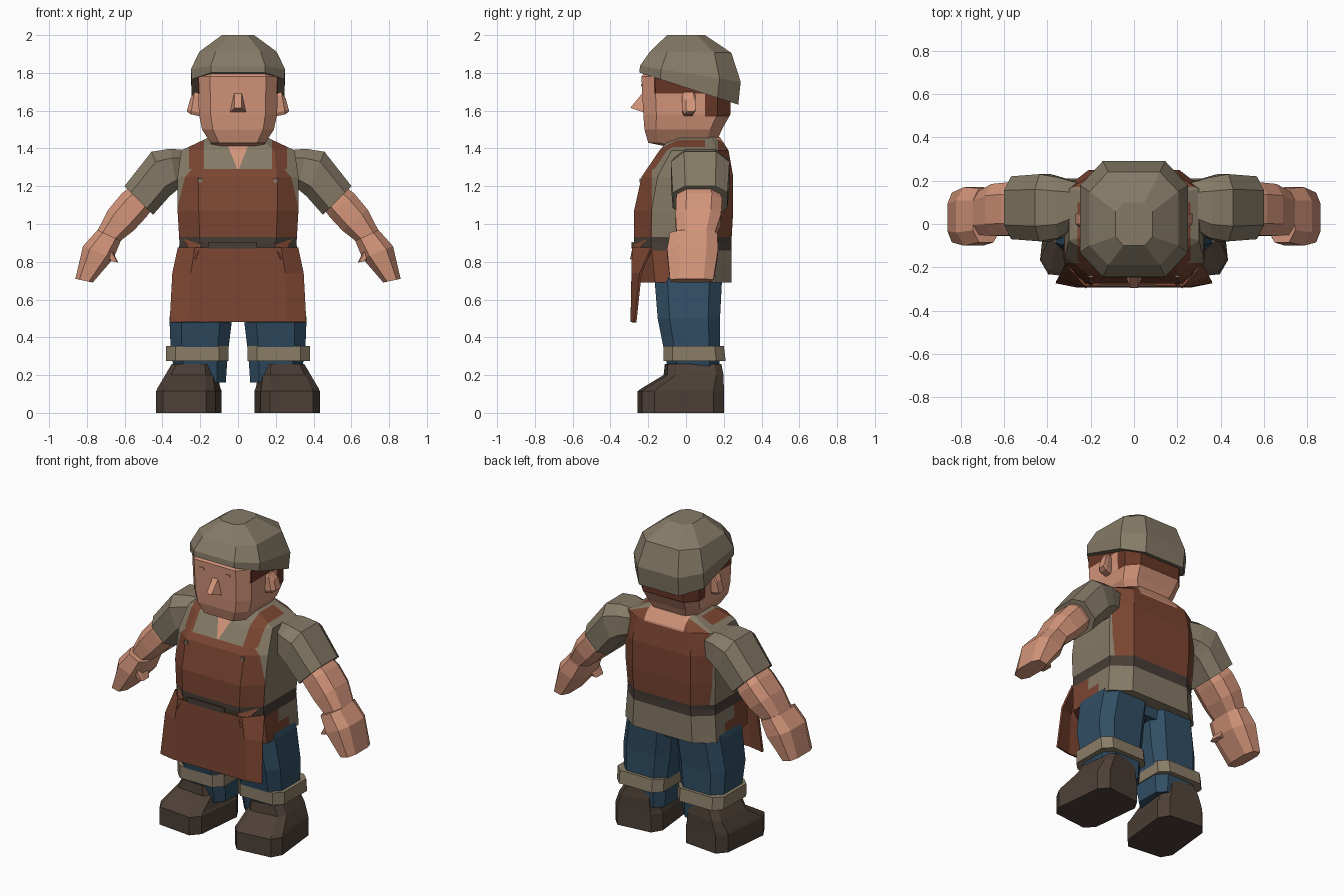
import bpy
import bmesh
from math import radians
from mathutils import Vector, Matrix

cube = bpy.data.objects.get("Cube")
if cube:
    bpy.data.objects.remove(cube)


def material(name, r, g, b):
    col = [(c / 255) ** 2.2 for c in (r, g, b)] + [1]
    m = bpy.data.materials.new(name)
    m.use_nodes = True
    m.diffuse_color = col
    bsdf = m.node_tree.nodes["Principled BSDF"]
    bsdf.inputs["Base Color"].default_value = col
    bsdf.inputs["Roughness"].default_value = 0.9
    return m


SHIRT = material("olive cloth", 132, 121, 102)
CUFF = material("cuff cloth", 136, 124, 102)
SKIN = material("skin", 210, 147, 121)
APRON = material("brown leather", 122, 71, 53)
DENIM = material("blue denim", 52, 79, 100)
BOOT = material("dark boot leather", 78, 66, 58)
BELT = material("belt", 72, 63, 57)
HAIR = material("brown hair", 104, 58, 43)


def finish(name, bm, mats, rule=None):
    bmesh.ops.recalc_face_normals(bm, faces=bm.faces)
    if rule:
        for f in bm.faces:
            f.material_index = mats.index(rule(*f.calc_center_median()))
    me = bpy.data.meshes.new(name)
    bm.to_mesh(me)
    bm.free()
    for m in mats:
        me.materials.append(m)
    ob = bpy.data.objects.new(name, me)
    bpy.context.collection.objects.link(ob)
    return ob


def loft(name, rings, mats, axis="Y", side=1, chamfer=0.3, cuts=(), rule=None):
    """Skin eight-sided rings: (x, y, z, half width, half depth, angle about axis)."""
    bm = bmesh.new()
    loops = []
    for x, y, z, a, b, angle in rings:
        k = 1 - chamfer
        rot = Matrix.Rotation(radians(angle), 3, axis)
        quarter = [(a, b * k), (a * k, b)]
        flat = quarter + [(-u, v) for u, v in quarter[::-1]]
        flat += [(-u, -v) for u, v in flat]
        loop = []
        for u, v in flat:
            p = Vector((x, y, z)) + rot @ Vector((u, v, 0))
            loop.append(bm.verts.new((p.x * side, p.y, p.z)))
        loops.append(loop)
    for lo, hi in zip(loops, loops[1:]):
        for i in range(8):
            j = (i + 1) % 8
            bm.faces.new((lo[i], lo[j], hi[j], hi[i]))
    bm.faces.new(loops[0])
    bm.faces.new(loops[-1])
    for co, no in cuts:
        bmesh.ops.bisect_plane(bm, geom=bm.verts[:] + bm.edges[:] + bm.faces[:],
                               plane_co=co, plane_no=no, dist=1e-5)
    return finish(name, bm, mats, rule)


def span(z, front, back, half, angle=0, x=0):
    """Horizontal ring given by its front and back y."""
    return (x, (front + back) / 2, z, half, (back - front) / 2, angle)


def box(name, mat, centre, size):
    bm = bmesh.new()
    bmesh.ops.create_cube(bm, size=1)
    for v in bm.verts:
        v.co = Vector(centre) + Vector(size) * v.co
    return finish(name, bm, [mat])


def hull(name, mat, points):
    bm = bmesh.new()
    bmesh.ops.convex_hull(bm, input=[bm.verts.new(p) for p in points])
    return finish(name, bm, [mat])


def plane(axis, value):
    no = Vector([axis == c for c in "xyz"])
    return no * value, no


# Torso: shirt with apron bib, shoulder straps, belt and open collar
def torso_colour(x, y, z):
    ax = abs(x)
    if 0.86 < z < 0.93:
        return BELT
    if z < 0.86:
        return APRON if y < (0.06 if z < 0.78 else -0.04) else SHIRT
    if z > 1.29 and y < 0.1:
        if y < 0 and ax < 0.4 * (z - 1.28):
            return SKIN
        return APRON if 0.18 < ax < 0.26 else SHIRT
    if y < 0:
        return APRON if y < -0.18 else SHIRT
    if z > 1.38 and ax < 0.14:
        return SKIN
    return APRON if y > 0.17 else SHIRT


torso_cuts = [plane("z", v) for v in (0.78, 0.86, 0.93, 1.29, 1.38)]
torso_cuts += [plane("y", v) for v in (-0.18, -0.04, 0.0, 0.06, 0.1, 0.17)]
torso_cuts += [plane("x", s * v) for s in (1, -1) for v in (0.14, 0.18, 0.26)]
torso_cuts += [((0, 0, 1.28), (s, 0, -0.4)) for s in (1, -1)]
loft("torso", [span(0.69, -0.25, 0.24, 0.325), span(0.9, -0.275, 0.24, 0.31),
               span(1.07, -0.275, 0.25, 0.32), span(1.25, -0.235, 0.25, 0.32),
               span(1.39, -0.14, 0.225, 0.30), span(1.46, -0.08, 0.18, 0.15)],
     [SHIRT, APRON, BELT, SKIN], chamfer=0.35, cuts=torso_cuts, rule=torso_colour)
box("belt_knot", BELT, (-0.03, -0.283, 0.887), (0.26, 0.009, 0.035))

# Apron skirt: a bent sheet hanging from the belt
bm = bmesh.new()
rows = []
for z, half, mid, edge in ((0.875, 0.315, -0.28, -0.18), (0.74, 0.345, -0.283, -0.24),
                           (0.48, 0.36, -0.288, -0.268)):
    rows.append([bm.verts.new((half * t, edge if abs(t) == 1 else mid, z))
                 for t in (-1, -0.72, 0, 0.72, 1)])
for lo, hi in zip(rows, rows[1:]):
    for i in range(4):
        bm.faces.new((lo[i], lo[i + 1], hi[i + 1], hi[i]))
skirt = finish("apron_skirt", bm, [APRON])
thick = skirt.modifiers.new("thickness", "SOLIDIFY")
thick.thickness = 0.012
thick.offset = 0


# Head with hair under the cap
def head_colour(x, y, z):
    temple = z > 1.69 and y > -0.17 and abs(x) > 0.15
    return HAIR if temple or (z > 1.57 and y > 0.1) else SKIN


loft("head", [span(1.39, 0.0, 0.15, 0.12), span(1.43, -0.2, 0.16, 0.145),
              span(1.5, -0.22, 0.19, 0.19), span(1.58, -0.226, 0.235, 0.207),
              span(1.78, -0.236, 0.24, 0.212), span(1.86, -0.18, 0.2, 0.17)],
     [SKIN, HAIR], cuts=[plane("z", 1.57), plane("z", 1.69),
                         plane("y", -0.17), plane("y", 0.1)], rule=head_colour)
hull("nose", SKIN, [(s * w, y, z) for s in (1, -1) for w, y, z in
                    ((0.02, -0.225, 1.7), (0.045, -0.22, 1.59), (0.018, -0.295, 1.615))])

# Flat cap with a rim tilted down at the back
loft("cap", [span(1.717, -0.26, 0.29, 0.245, -18), span(1.795, -0.247, 0.293, 0.249, -9),
             span(1.91, -0.19, 0.24, 0.205, -1), span(2.0, -0.1, 0.1, 0.085)],
     [SHIRT], axis="X", chamfer=0.42)

# Hips joining the trouser legs
loft("hips", [span(0.63, -0.12, 0.15, 0.24), span(0.8, -0.16, 0.18, 0.28)], [DENIM])

for s, label in ((1, "left"), (-1, "right")):
    # Bib stud and folded apron corner at the belt
    box(label + "_bib_stud", SHIRT, (s * 0.2, -0.242, 1.23), (0.022, 0.009, 0.022))
    hull(label + "_apron_fold", APRON, [(s * 0.19, -0.278, 0.9), (s * 0.305, -0.18, 0.95),
                                        (s * 0.225, -0.297, 0.81), (s * 0.22, -0.26, 0.88)])

    # Ears and eyelids
    loft(label + "_ear", [(0.2, 0.01, 1.63, 0.06, 0.03, 90),
                          (0.24, 0.015, 1.64, 0.06, 0.035, 80),
                          (0.262, 0.025, 1.63, 0.035, 0.025, 75)], [SKIN], side=s)
    box(label + "_eyelid", SKIN, (s * 0.092, -0.235, 1.735), (0.03, 0.009, 0.012))

    # Arms
    loft(label + "_sleeve", [(0.26, 0.09, 1.3, 0.09, 0.1, -88),
                             (0.34, 0.075, 1.29, 0.11, 0.14, -80),
                             (0.41, 0.075, 1.265, 0.127, 0.155, -68),
                             (0.525, 0.075, 1.125, 0.107, 0.145, -45)],
         [SHIRT], side=s, chamfer=0.45)
    loft(label + "_forearm", [(0.5, 0.065, 1.15, 0.08, 0.11, -45),
                              (0.55, 0.07, 1.1, 0.09, 0.122, -44),
                              (0.62, 0.065, 1.02, 0.087, 0.12, -40),
                              (0.69, 0.05, 0.93, 0.064, 0.1, -25)],
         [SKIN], side=s, chamfer=0.45)
    loft(label + "_hand", [(0.682, 0.04, 0.94, 0.068, 0.125, -25),
                           (0.74, 0.035, 0.85, 0.087, 0.135, -22),
                           (0.815, 0.03, 0.7, 0.047, 0.115, -12)],
         [SKIN], side=s, chamfer=0.45)
    loft(label + "_thumb", [(0.7, -0.02, 0.88, 0.04, 0.055, -30),
                            (0.655, -0.03, 0.8, 0.022, 0.04, -10)], [SKIN], side=s)

    # Trouser leg, rolled cuff and boot
    loft(label + "_trouser_leg", [span(0.16, -0.08, 0.17, 0.125, x=0.19),
                                  span(0.3, -0.11, 0.18, 0.15, x=0.205),
                                  span(0.5, -0.15, 0.18, 0.166, x=0.197),
                                  span(0.69, -0.165, 0.19, 0.16, x=0.172),
                                  span(0.78, -0.14, 0.17, 0.145, x=0.16)],
         [DENIM], side=s, chamfer=0.38)
    loft(label + "_cuff", [span(0.275, -0.12, 0.21, 0.165, x=0.215),
                           span(0.355, -0.12, 0.2, 0.165, x=0.215)],
         [CUFF], side=s, chamfer=0.3)
    loft(label + "_boot", [span(0.0, -0.245, 0.19, 0.158, 6, x=0.26),
                           span(0.115, -0.245, 0.19, 0.158, 6, x=0.26),
                           span(0.13, -0.225, 0.19, 0.152, 6, x=0.26),
                           span(0.2, -0.11, 0.19, 0.128, 6, x=0.247),
                           span(0.26, -0.105, 0.18, 0.105, 6, x=0.235)],
         [BOOT], axis="Z", side=s, chamfer=0.28)
